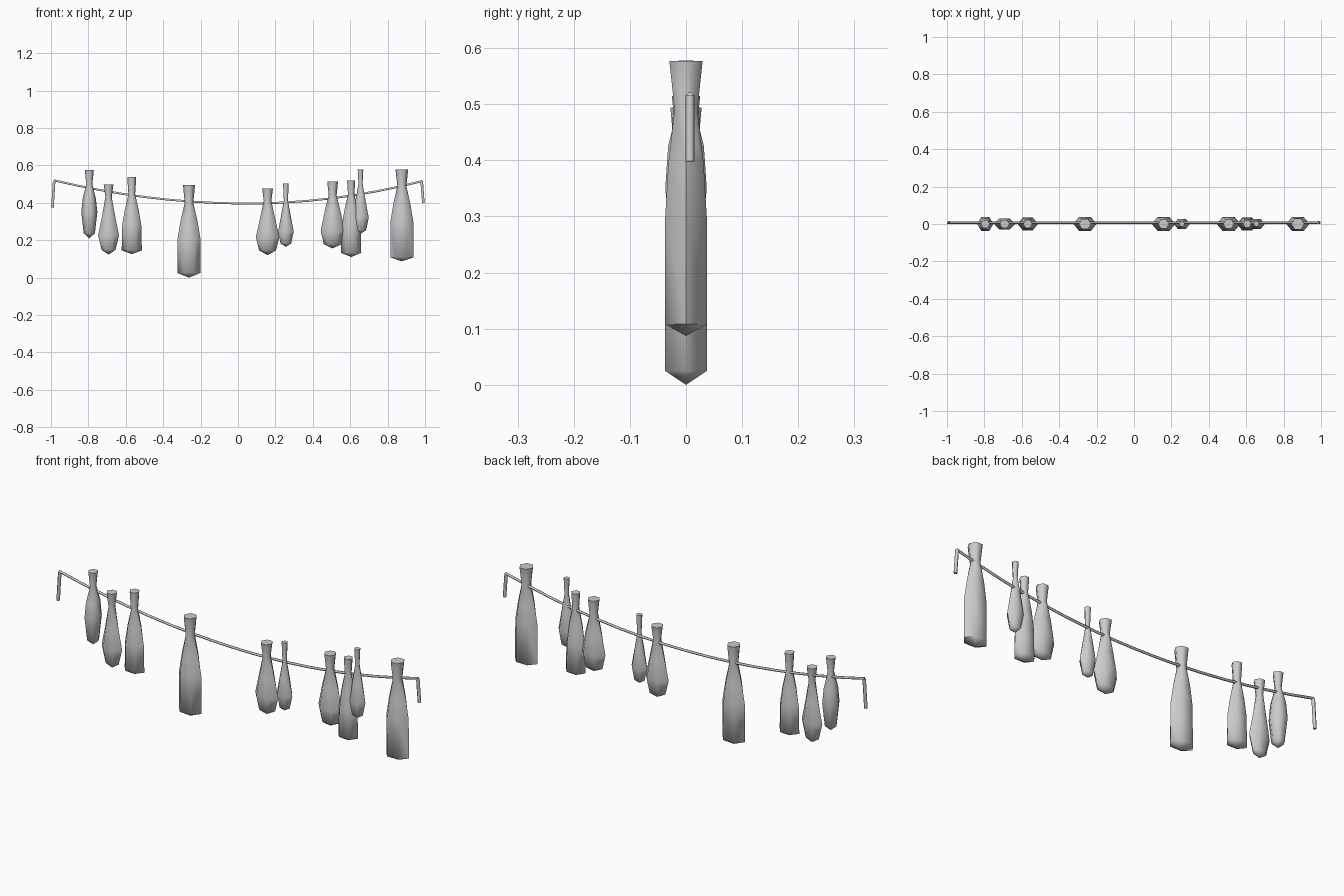
import bpy, bmesh
from math import cos, sin, pi, radians

if "Cube" in bpy.data.objects:
    bpy.data.objects.remove(bpy.data.objects["Cube"])

ROPE_Y = 0.007

def tassel(i, x, zs, rs, depth, bulge):
    """Six-sided lofted tassel: flared top, neck, shoulder, body, pointed base."""
    top, neck, wide, low, tip = zs
    r_top, r_neck, r_wide, r_low = rs
    mid_r = r_neck + (r_wide - r_neck) * bulge
    body_y = depth * r_low / r_wide
    rings = [  # z, half width in x, half depth in y
        (top, r_top, r_top * 0.87),
        (neck, r_neck, r_neck * 0.85),
        ((neck + wide) / 2, mid_r, r_neck * 0.85 + (depth - r_neck * 0.85) * (bulge + 0.08)),
        (wide, r_wide, depth),
        (low, r_low, body_y),
    ]
    bm = bmesh.new()
    loops = []
    for z, rx, ry in rings:
        loops.append([bm.verts.new((x + rx * cos(k * pi / 3),
                                    ry / sin(pi / 3) * sin(k * pi / 3), z))
                      for k in range(6)])
    bm.faces.new(loops[0])
    for a, b in zip(loops, loops[1:]):
        for k in range(6):
            n = (k + 1) % 6
            bm.faces.new((a[k], b[k], b[n], a[n]))
    point = bm.verts.new((x, 0, tip))
    for k in range(6):
        bm.faces.new((loops[-1][k], point, loops[-1][(k + 1) % 6]))
    bmesh.ops.recalc_face_normals(bm, faces=bm.faces)
    mesh = bpy.data.meshes.new(f"tassel_{i}")
    bm.to_mesh(mesh)
    bm.free()
    ob = bpy.data.objects.new(f"tassel_{i}", mesh)
    bpy.context.collection.objects.link(ob)
    bpy.ops.object.select_all(action='DESELECT')
    ob.select_set(True)
    bpy.context.view_layer.objects.active = ob
    bpy.ops.object.shade_smooth_by_angle(angle=radians(65))

def cord(name, points, radius):
    """Thin round cord along a path."""
    cu = bpy.data.curves.new(name, 'CURVE')
    cu.dimensions = '3D'
    cu.bevel_depth = radius
    cu.bevel_resolution = 1
    cu.use_fill_caps = True
    sp = cu.splines.new('POLY')
    sp.points.add(len(points) - 1)
    for p, co in zip(sp.points, points):
        p.co = (*co, 1)
    ob = bpy.data.objects.new(name, cu)
    bpy.context.collection.objects.link(ob)

# Sagging rope
def rope_z(x):
    d = x - 0.05
    return 0.396 + (0.137 if d > 0 else 0.116) * d * d

xs = [-0.985 + 1.97 * k / 16 for k in range(17)]
cord("rope", [(x, ROPE_Y, rope_z(x)) for x in xs], 0.006)

# Loose rope ends hanging down
cord("left_rope_end", [(-0.983, ROPE_Y, 0.517), (-0.992, ROPE_Y, 0.375)], 0.008)
cord("right_rope_end", [(0.982, ROPE_Y, 0.516), (0.991, ROPE_Y, 0.398)], 0.008)

# Tassels: x, heights (top, neck, widest, low, tip), radii, depth, shoulder bulge
tassels = [
    (-0.795, (.574, .50, .35, .237, .21), (.024, .016, .043, .030), .037, .70),
    (-0.692, (.498, .43, .225, .148, .123), (.026, .017, .056, .037), .030, .47),
    (-0.568, (.537, .445, .28, .146, .125), (.024, .018, .051, .054), .032, .58),
    (-0.262, (.494, .40, .21, .025, .0), (.032, .023, .061, .062), .037, .58),
    (0.158, (.476, .41, .215, .145, .12), (.029, .020, .063, .045), .037, .50),
    (0.256, (.504, .41, .245, .182, .164), (.015, .011, .042, .028), .028, .50),
    (0.506, (.515, .44, .25, .178, .156), (.029, .021, .064, .047), .037, .55),
    (0.605, (.520, .445, .27, .132, .11), (.022, .017, .051, .054), .032, .58),
    (0.655, (.578, .50, .32, .253, .234), (.015, .011, .044, .030), .028, .50),
    (0.876, (.577, .49, .30, .108, .087), (.034, .024, .061, .062), .037, .58),
]
for i, spec in enumerate(tassels, 1):
    tassel(i, *spec)
